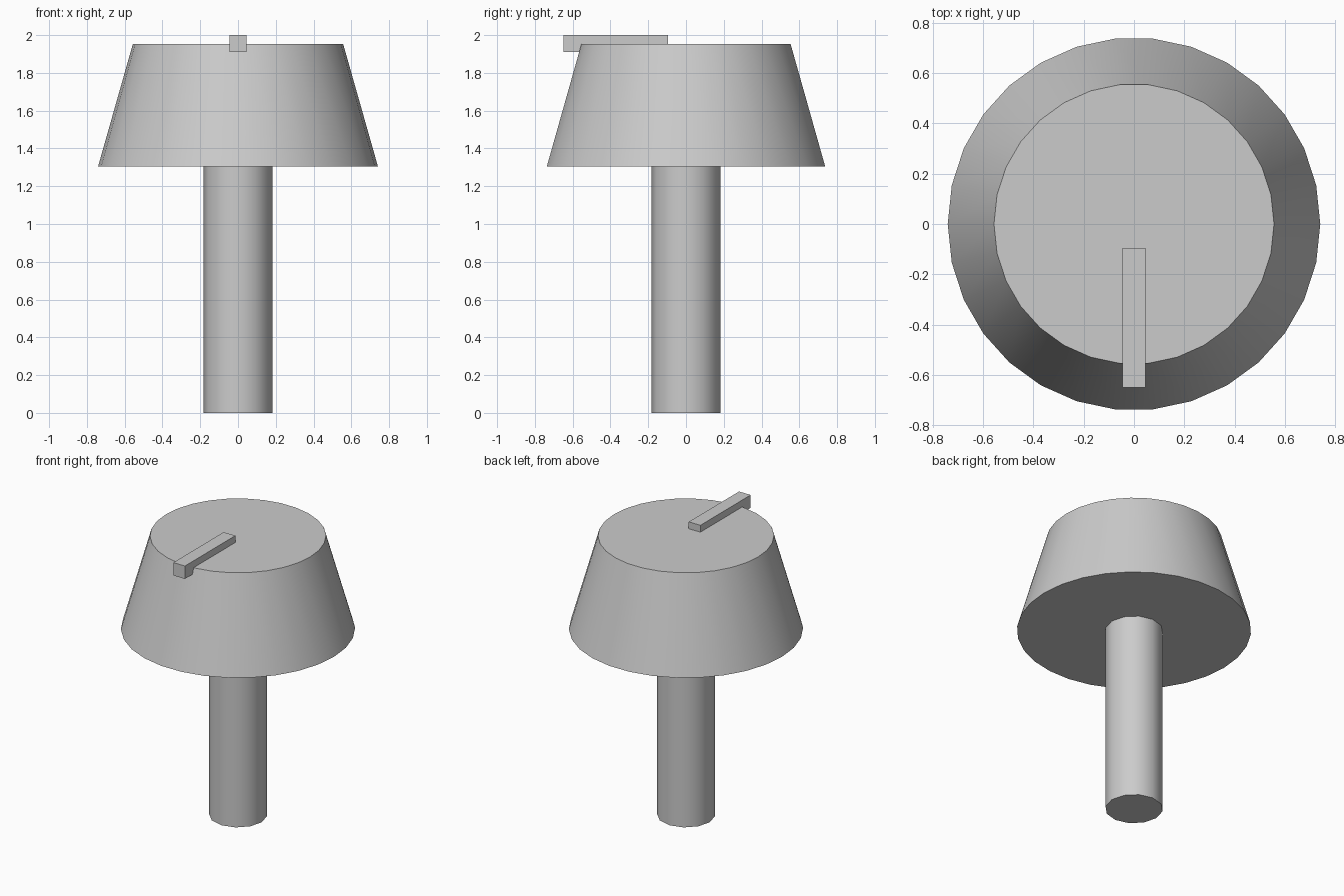
import bpy
from math import radians

default = bpy.data.objects.get("Cube")
if default:
    bpy.data.objects.remove(default, do_unlink=True)

grey = bpy.data.materials.new("plain_grey")
grey.use_nodes = True
grey.diffuse_color = (0.6, 0.6, 0.6, 1)
grey.node_tree.nodes["Principled BSDF"].inputs["Base Color"].default_value = (0.6, 0.6, 0.6, 1)


def tapered(name, sides, r_low, r_high, z_low, z_high, turn):
    """Upright smooth-sided round part with flat caps."""
    bpy.ops.mesh.primitive_cone_add(
        vertices=sides, radius1=r_low, radius2=r_high, depth=z_high - z_low,
        location=(0, 0, (z_low + z_high) / 2), rotation=(0, 0, radians(turn)))
    part = bpy.context.object
    part.name = name
    part.data.materials.append(grey)
    bpy.ops.object.shade_smooth_by_angle(angle=radians(40))
    return part


# Shaft and knob body
tapered("shaft", 12, 0.183, 0.183, 0, 1.304, 0)
tapered("knob_body", 30, 0.741, 0.557, 1.304, 1.952, 90)

# Pointer bar set into the top, overhanging the front edge
bpy.ops.mesh.primitive_cube_add(size=1, location=(0, -0.372, 1.955))
pointer = bpy.context.object
pointer.name = "pointer_bar"
pointer.scale = (0.09, 0.555, 0.09)
bpy.ops.object.transform_apply(location=False, rotation=False, scale=True)
pointer.data.materials.append(grey)
